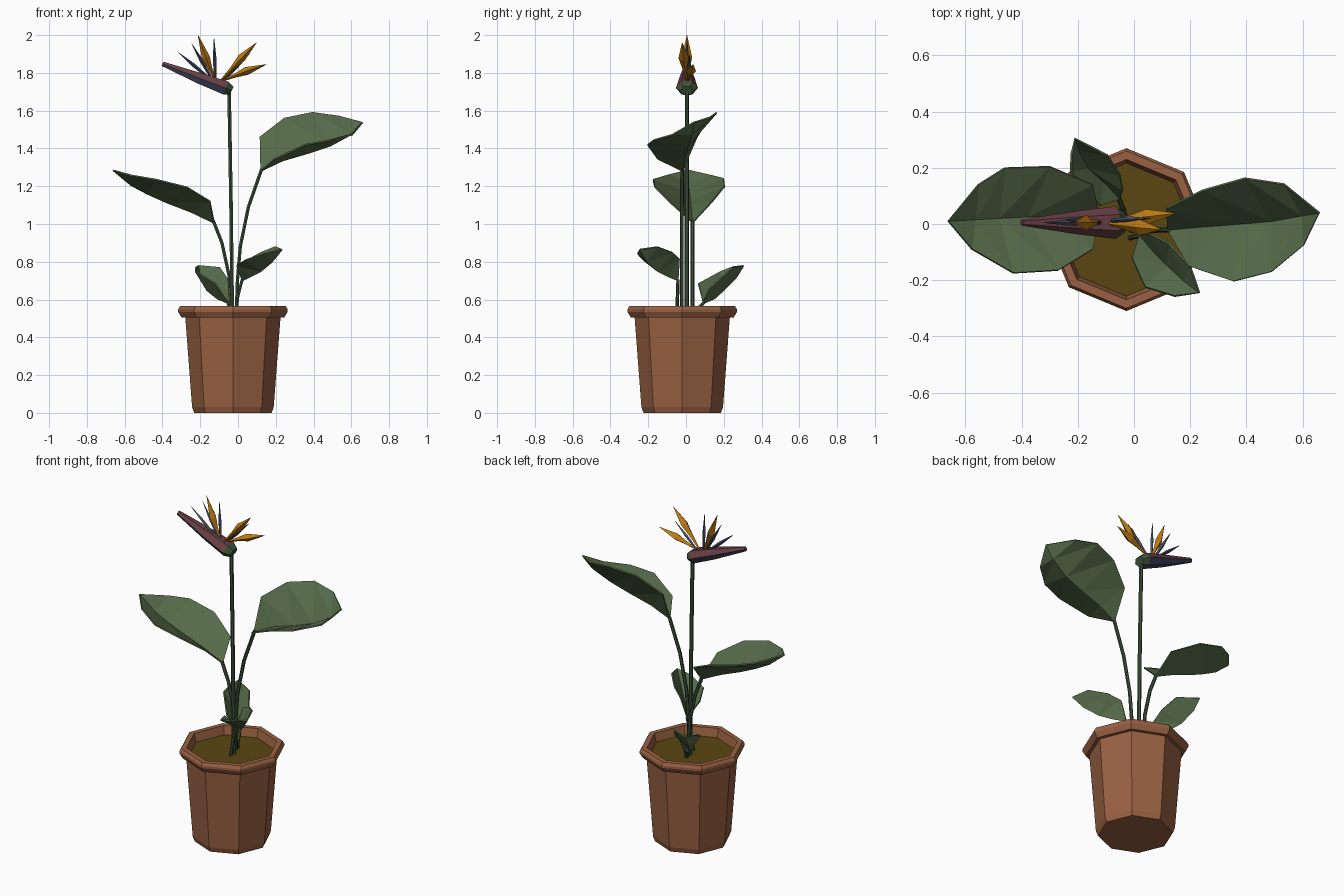
import bpy, bmesh, math
from mathutils import Vector


def material(name, rgb):
    m = bpy.data.materials.new(name)
    m.diffuse_color = (*rgb, 1)
    return m


TERRACOTTA = material("terracotta", (0.32, 0.12, 0.055))
SOIL = material("soil", (0.105, 0.062, 0.006))
LEAF = material("leaf_green", (0.092, 0.145, 0.066))
STEM = material("stem_green", (0.05, 0.085, 0.043))
ORANGE = material("petal_orange", (0.50, 0.19, 0.006))
BLUE = material("petal_blue", (0.06, 0.07, 0.12))
RED = material("bract_red", (0.14, 0.05, 0.06))


def finish(bm, name, *mats):
    bmesh.ops.recalc_face_normals(bm, faces=bm.faces)
    me = bpy.data.meshes.new(name)
    bm.to_mesh(me)
    bm.free()
    for m in mats:
        me.materials.append(m)
    ob = bpy.data.objects.new(name, me)
    bpy.context.collection.objects.link(ob)
    return ob


def skin(bm, rings):
    """Join equal rings of vertices and cap both ends."""
    for a, b in zip(rings, rings[1:]):
        n = len(a)
        for i in range(n):
            bm.faces.new((a[i], a[(i + 1) % n], b[(i + 1) % n], b[i]))
    bm.faces.new(rings[0])
    bm.faces.new(rings[-1])


def lathe(name, profile, mat, cx=-0.027, cy=-0.02, sides=8):
    bm = bmesh.new()
    rings = []
    for r, z in profile:
        rings.append([bm.verts.new((cx + r * math.cos(math.tau * i / sides),
                                    cy + r * math.sin(math.tau * i / sides), z))
                      for i in range(sides)])
    skin(bm, rings)
    return finish(bm, name, mat)


def tube(name, path, sizes, sides, *mats):
    """Sweep a flattened polygon; sizes are (half width in y, half height)."""
    bm = bmesh.new()
    pts = [Vector(p) for p in path]
    rings = []
    for i, (p, (w, h)) in enumerate(zip(pts, sizes)):
        t = (pts[min(i + 1, len(pts) - 1)] - pts[max(i - 1, 0)]).normalized()
        u = Vector((0, 1, 0))
        u = (u - t * u.dot(t)).normalized()
        v = t.cross(u)
        rings.append([bm.verts.new(p + u * w * math.cos(math.tau * k / sides)
                                   + v * h * math.sin(math.tau * k / sides))
                      for k in range(sides)])
    skin(bm, rings)
    return finish(bm, name, *mats)


def leaf(name, base, mids, left, right, tip):
    """Folded blade: a midrib with a rising edge on each side."""
    bm = bmesh.new()
    b, t = bm.verts.new(base), bm.verts.new(tip)
    m = [bm.verts.new(p) for p in mids]
    for edge in (left, right):
        e = [bm.verts.new(p) for p in edge]
        bm.faces.new((b, m[0], e[0]))
        for i in range(len(m) - 1):
            bm.faces.new((m[i], m[i + 1], e[i]))
            bm.faces.new((m[i + 1], e[i + 1], e[i]))
        bm.faces.new((m[-1], t, e[-1]))
    ob = finish(bm, name, LEAF)
    s = ob.modifiers.new("thickness", 'SOLIDIFY')
    s.thickness = 0.008
    s.offset = 0
    return ob


# Pot and soil
lathe("pot", [(0.205, 0), (0.216, 0.03), (0.252, 0.505), (0.272, 0.505), (0.29, 0.535),
              (0.29, 0.548), (0.28, 0.565), (0.25, 0.565), (0.235, 0.50)], TERRACOTTA)
lathe("soil", [(0.23, 0.49), (0.237, 0.515)], SOIL)

# Stems
stems = {
    "flower_stem": ([(-0.03, 0.004, 0.5), (-0.037, 0.004, 1.1), (-0.047, 0.005, 1.70)], 0.011),
    "right_leaf_stem": ([(-0.01, -0.022, 0.5), (-0.003, -0.022, 0.7), (0.012, -0.022, 0.88),
                         (0.055, -0.022, 1.09), (0.125, -0.02, 1.29)], 0.010),
    "left_leaf_stem": ([(-0.033, 0.034, 0.5), (-0.048, 0.034, 0.73), (-0.085, 0.034, 0.9),
                        (-0.13, 0.034, 1.015)], 0.010),
    "small_front_stem": ([(-0.015, -0.05, 0.5), (0.0, -0.045, 0.62), (0.022, -0.042, 0.705)], 0.009),
    "small_back_stem": ([(-0.035, 0.045, 0.5), (-0.042, 0.06, 0.55), (-0.055, 0.095, 0.585)], 0.009),
}
for name, (path, r) in stems.items():
    tube(name, path, [(r, r)] * len(path), 6, STEM)

# Leaves
leaf("right_leaf", (0.12, -0.02, 1.28),
     [(0.235, -0.01, 1.335), (0.37, 0, 1.375), (0.49, 0.01, 1.415), (0.6, 0.03, 1.475)],
     [(0.115, 0.057, 1.46), (0.245, 0.12, 1.56), (0.395, 0.163, 1.59), (0.535, 0.142, 1.57)],
     [(0.195, -0.15, 1.345), (0.355, -0.204, 1.42), (0.49, -0.17, 1.445), (0.605, -0.075, 1.472)],
     (0.66, 0.04, 1.538))
leaf("left_leaf", (-0.125, 0.035, 1.005),
     [(-0.25, 0.03, 1.065), (-0.38, 0.025, 1.115), (-0.48, 0.02, 1.16), (-0.565, 0.015, 1.205)],
     [(-0.147, 0.14, 1.12), (-0.3, 0.205, 1.2), (-0.46, 0.2, 1.24), (-0.555, 0.14, 1.255)],
     [(-0.147, -0.09, 1.12), (-0.27, -0.165, 1.195), (-0.43, -0.175, 1.235), (-0.577, -0.09, 1.26)],
     (-0.662, 0.01, 1.285))
leaf("small_back_leaf", (-0.05, 0.09, 0.58),
     [(-0.11, 0.15, 0.605), (-0.165, 0.2, 0.65), (-0.2, 0.265, 0.715)],
     [(-0.12, 0.065, 0.685), (-0.225, 0.185, 0.75), (-0.222, 0.25, 0.775)],
     [(-0.04, 0.12, 0.655), (-0.05, 0.175, 0.705), (-0.095, 0.245, 0.77)],
     (-0.21, 0.305, 0.78))
leaf("small_front_leaf", (0.02, -0.04, 0.70),
     [(0.07, -0.1, 0.725), (0.12, -0.15, 0.75), (0.18, -0.205, 0.80)],
     [(-0.008, -0.12, 0.78), (0.04, -0.225, 0.81), (0.145, -0.257, 0.845)],
     [(0.06, -0.035, 0.815), (0.125, -0.07, 0.85), (0.2, -0.15, 0.88)],
     (0.233, -0.245, 0.866))

# Beak-like bract: red above, blue below, green where it meets the stem
beak = tube("bract", [(-0.034, 0.005, 1.705), (-0.065, 0.005, 1.72), (-0.2, 0.005, 1.77),
                      (-0.40, 0.005, 1.848)],
            [(0.036, 0.028), (0.058, 0.042), (0.042, 0.034), (0.011, 0.014)], 6, RED, BLUE, STEM)
for f in beak.data.polygons:
    if f.center.x > -0.06:
        f.material_index = 2
    elif f.normal.z < 0:
        f.material_index = 1

# Orange petals: base, widest point, tip
petals = [((-0.12, 0.005, 1.76), (-0.17, 0.005, 1.88), (-0.212, 0.005, 2.0)),
          ((-0.09, 0.0, 1.76), (0.02, -0.012, 1.88), (0.098, -0.02, 1.96)),
          ((-0.08, 0.01, 1.76), (0.045, 0.025, 1.81), (0.15, 0.038, 1.845))]
for i, (a, m, t) in enumerate(petals):
    a, m, t = Vector(a), Vector(m), Vector(t)
    tube(f"orange_petal_{i + 1}", [a, a.lerp(m, 0.55), m, t],
         [(0.005, 0.005), (0.014, 0.011), (0.028, 0.022), (0.001, 0.001)], 4, ORANGE)

# Blue spikes
spikes = [((-0.15, 0.005, 1.77), (-0.318, 0.005, 1.91)),
          ((-0.12, 0.005, 1.76), (-0.127, 0.005, 1.985)),
          ((-0.14, 0.01, 1.77), (-0.245, 0.015, 1.955)),
          ((-0.09, 0.012, 1.75), (0.06, 0.02, 1.90))]
for i, (a, t) in enumerate(spikes):
    a, t = Vector(a), Vector(t)
    tube(f"blue_spike_{i + 1}", [a, a.lerp(t, 0.5), t],
         [(0.006, 0.006), (0.011, 0.010), (0.001, 0.001)], 4, BLUE)
